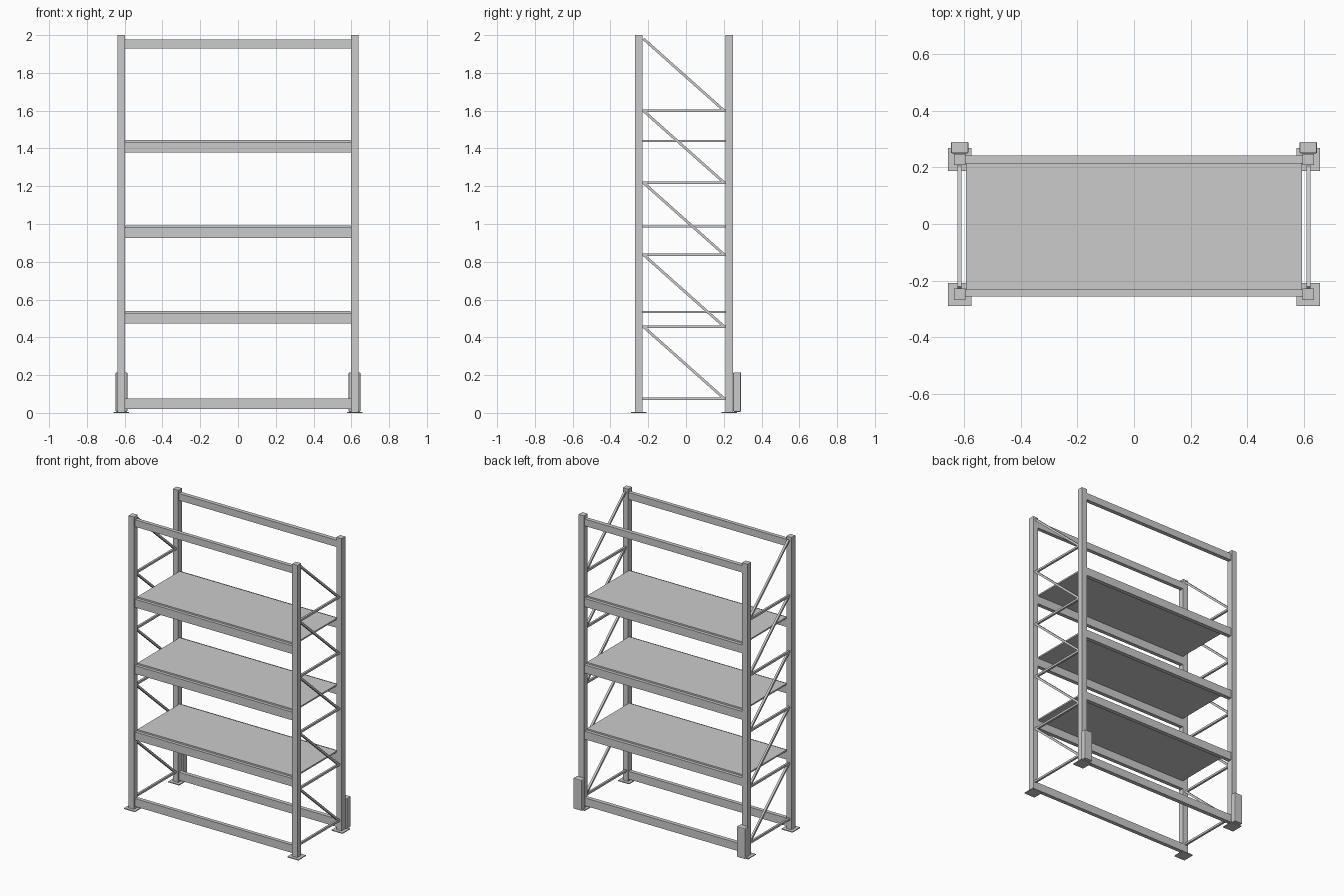
import bpy
from mathutils import Vector

cube = bpy.data.objects.get("Cube")
if cube:
    bpy.data.objects.remove(cube, do_unlink=True)

steel = bpy.data.materials.new("grey_steel")
steel.use_nodes = True
steel.diffuse_color = (0.6, 0.6, 0.6, 1)
steel.node_tree.nodes["Principled BSDF"].inputs["Base Color"].default_value = (0.6, 0.6, 0.6, 1)


def box(name, lo, hi, bevel=0):
    """Box between two opposite corners."""
    lo, hi = Vector(lo), Vector(hi)
    bpy.ops.mesh.primitive_cube_add(size=1, location=(lo + hi) / 2)
    ob = bpy.context.object
    ob.name = name
    ob.scale = hi - lo
    bpy.ops.object.transform_apply(location=False, rotation=False, scale=True)
    ob.data.materials.append(steel)
    if bevel:
        mod = ob.modifiers.new("rounded_edges", 'BEVEL')
        mod.width = bevel
        mod.segments = 2
    return ob


def rod(name, a, b, width=0.014):
    """Square bar running from point a to point b in a side frame."""
    a, b = Vector(a), Vector(b)
    half, length = width / 2, (b - a).length
    ob = box(name, (-half, -half, -length / 2), (half, half, length / 2))
    ob.location = (a + b) / 2
    ob.rotation_euler = (b - a).to_track_quat('Z', 'X').to_euler()
    # keep the bar's faces square to the side frame
    ob.rotation_euler = Vector((0, 0, 1)).rotation_difference(b - a).to_euler()
    return ob


POST_X, HALF = 0.617, 0.02
FRONT_Y, BACK_Y = -0.249, 0.228
PITCH = 0.381

for side, sx in (("left", 1), ("right", -1)):
    x = sx * POST_X
    # Uprights and foot plates
    for end, y in (("front", FRONT_Y), ("back", BACK_Y)):
        box(f"{side}_{end}_post", (x - HALF, y - HALF, 0), (x + HALF, y + HALF, 2))
        box(f"{side}_{end}_foot_plate", (x - 0.041, y - 0.041, 0), (x + 0.041, y + 0.041, 0.006))
    # Guard behind the rear upright
    box(f"{side}_post_guard", (x - 0.031, 0.25, 0.006), (x + 0.031, 0.291, 0.215), 0.005)
    # Side frame bracing
    for i in range(5):
        z = 0.075 + i * PITCH
        rod(f"{side}_cross_brace_{i + 1}", (x, FRONT_Y + HALF, z), (x, BACK_Y - HALF, z))
        rod(f"{side}_diagonal_brace_{i + 1}", (x, -0.225, z + PITCH), (x, 0.203, z))

# Long beams, front and back: (underside, top)
levels = [(0.021, 0.075), (0.474, 0.529), (0.926, 0.982), (1.379, 1.435), (1.93, 1.977)]
for i, (z0, z1) in enumerate(levels, 1):
    box(f"front_beam_{i}", (-0.599, -0.257, z0), (0.599, -0.231, z1))
    box(f"back_beam_{i}", (-0.599, 0.214, z0), (0.599, 0.242, z1))

# Shelf boards resting on the middle beams
for i, (_, top) in enumerate(levels[1:4], 1):
    box(f"shelf_{i}", (-0.595, -0.236, top), (0.595, 0.22, top + 0.01))
